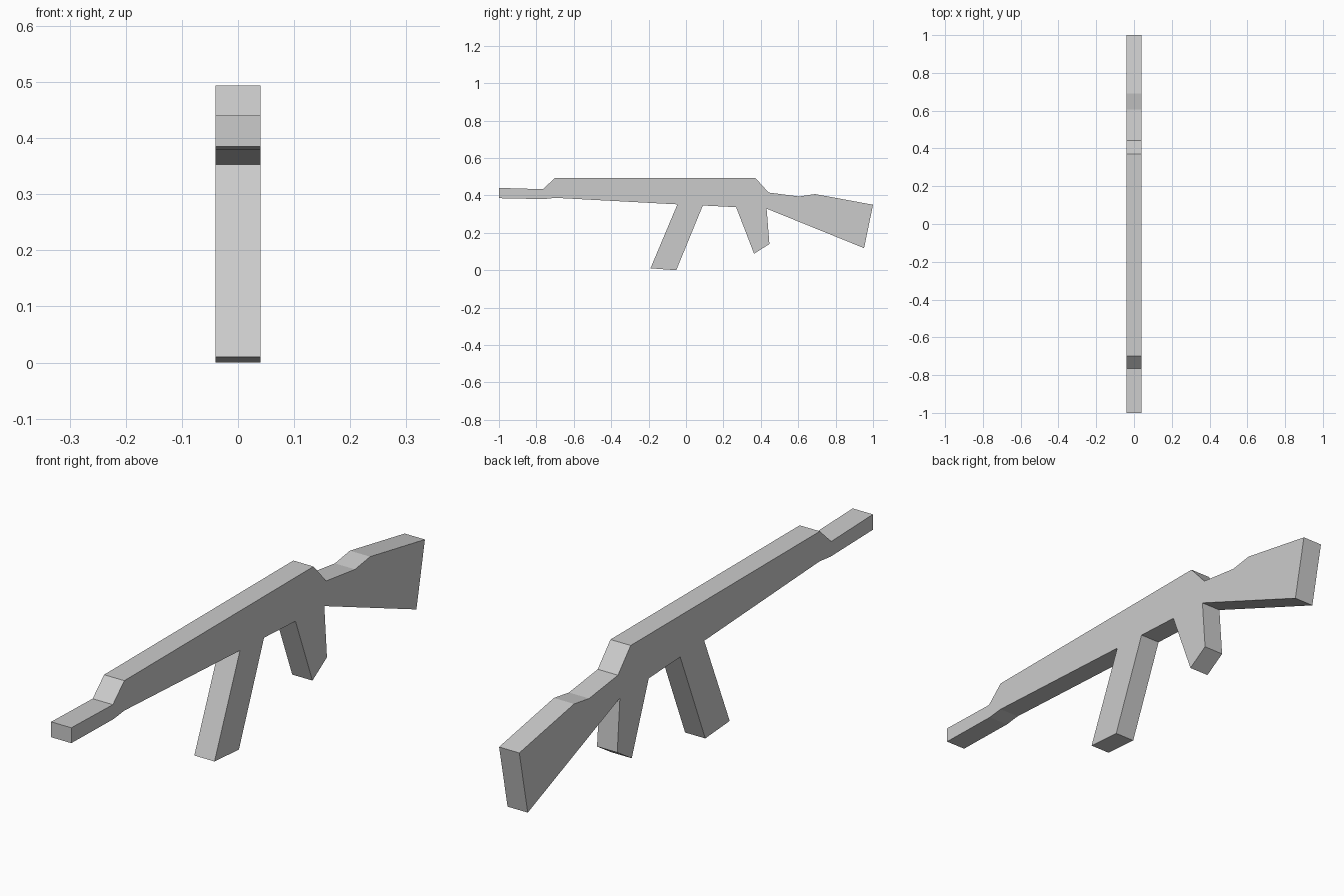
import bpy, bmesh

cube = bpy.data.objects.get("Cube")
if cube:
    bpy.data.objects.remove(cube, do_unlink=True)

HALF_WIDTH = 0.04

# One plain grey
grey = bpy.data.materials.new("light_grey")
grey.use_nodes = True
colour = (0.6, 0.6, 0.6, 1)
grey.diffuse_color = colour
grey.node_tree.nodes["Principled BSDF"].inputs["Base Color"].default_value = colour

# Side outline as (y, z), section by section
barrel_top = [(-1, .44), (-.765, .433)]
receiver_top = [(-.7, .494), (.37, .494), (.442, .415)]
stock = [(.605, .394), (.69, .407), (1, .35), (.952, .118), (.431, .329)]
grip = [(.446, .14), (.364, .088), (.268, .337)]
magazine = [(.09, .346), (-.052, 0), (-.19, .01), (-.046, .352)]
barrel_under = [(-.7, .387), (-.76, .38), (-1, .385)]
outline = barrel_top + receiver_top + stock + grip + magazine + barrel_under


def slab(name, points, half_width, material):
    """Extrude a side outline across x into a closed flat-shaded solid."""
    bm = bmesh.new()
    side = bm.faces.new([bm.verts.new((-half_width, y, z)) for y, z in points])
    extruded = bmesh.ops.extrude_face_region(bm, geom=[side], use_keep_orig=True)
    moved = [v for v in extruded["geom"] if isinstance(v, bmesh.types.BMVert)]
    bmesh.ops.translate(bm, verts=moved, vec=(2 * half_width, 0, 0))
    # Cut the concave sides into clean triangles
    caps = [f for f in bm.faces if len(f.verts) > 4]
    bmesh.ops.triangulate(bm, faces=caps, ngon_method='EAR_CLIP')
    bmesh.ops.recalc_face_normals(bm, faces=bm.faces)
    mesh = bpy.data.meshes.new(name)
    bm.to_mesh(mesh)
    bm.free()
    mesh.materials.append(material)
    obj = bpy.data.objects.new(name, mesh)
    bpy.context.scene.collection.objects.link(obj)
    return obj


slab("rifle_silhouette", outline, HALF_WIDTH, grey)
